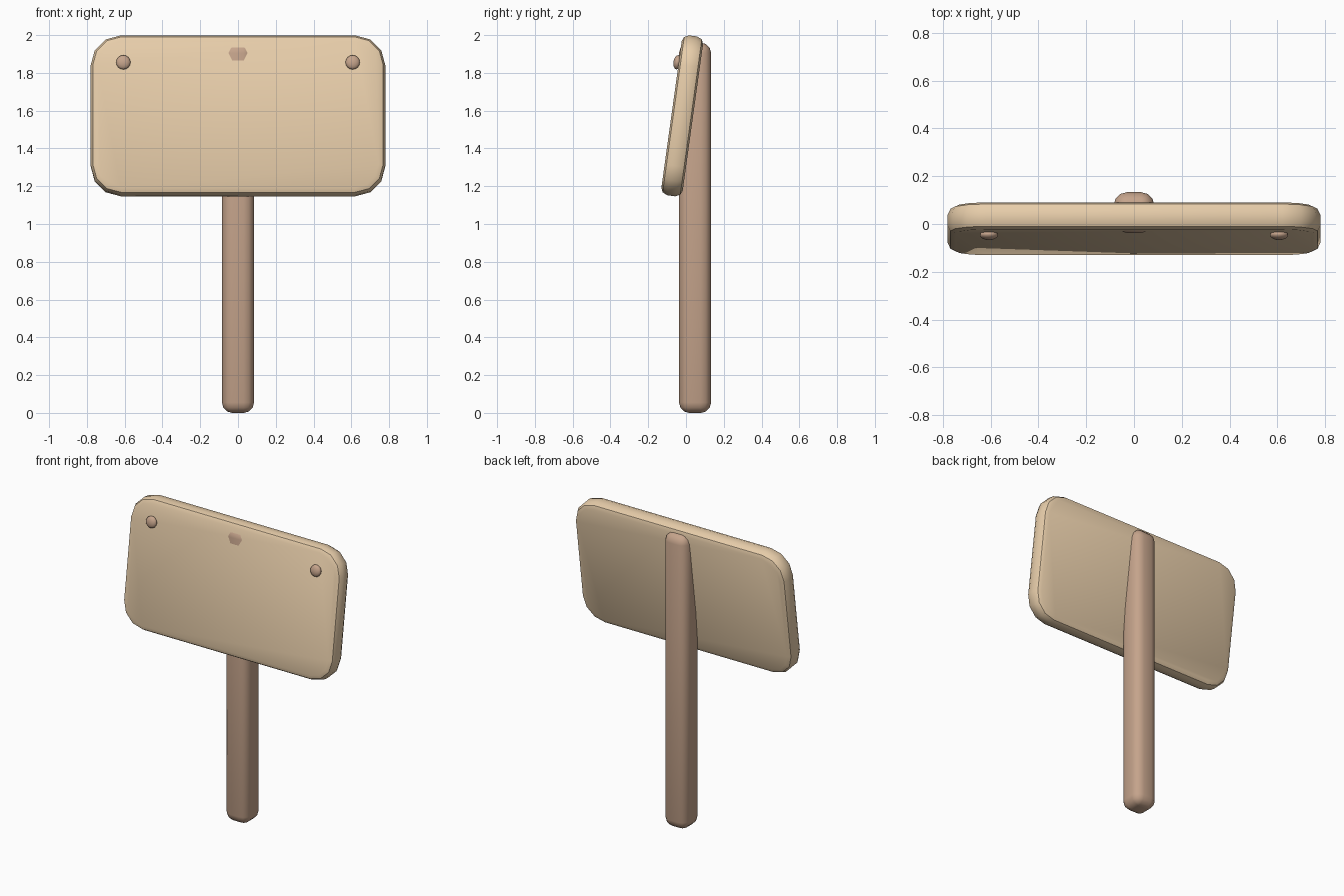
import bpy, bmesh, math

if "Cube" in bpy.data.objects:
    bpy.data.objects.remove(bpy.data.objects["Cube"])

TILT = math.radians(-7.9)


def material(name, color):
    m = bpy.data.materials.new(name)
    m.diffuse_color = color
    m.use_nodes = True
    m.node_tree.nodes["Principled BSDF"].inputs["Base Color"].default_value = m.diffuse_color
    return m


def smooth(obj, angle):
    bpy.ops.object.select_all(action='DESELECT')
    obj.select_set(True)
    bpy.context.view_layer.objects.active = obj
    bpy.ops.object.shade_smooth_by_angle(angle=math.radians(angle))


def rounded_block(name, hx, hy, radius, profile, mat, loc, rot_x=0.0):
    """Stack rounded-rectangle rings; profile holds (inset, height) pairs."""
    bm = bmesh.new()
    rings = []
    for inset, z in profile:
        r, cx, cy = radius - inset, hx - radius, hy - radius
        ring = []
        for q, (sx, sy) in enumerate([(1, 1), (-1, 1), (-1, -1), (1, -1)]):
            for k in range(4):
                a = math.radians(90 * q + 30 * k)
                ring.append(bm.verts.new((sx * cx + r * math.cos(a), sy * cy + r * math.sin(a), z)))
        rings.append(ring)
    n = len(rings[0])
    for a, b in zip(rings, rings[1:]):
        for i in range(n):
            j = (i + 1) % n
            bm.faces.new((a[i], a[j], b[j], b[i]))
    bm.faces.new(rings[0][::-1])
    bm.faces.new(rings[-1])
    me = bpy.data.meshes.new(name)
    bm.to_mesh(me)
    bm.free()
    me.materials.append(mat)
    obj = bpy.data.objects.new(name, me)
    bpy.context.collection.objects.link(obj)
    obj.location = loc
    obj.rotation_euler.x = rot_x
    smooth(obj, 40)
    return obj


light_wood = material("light_wood", (0.80, 0.61, 0.40, 1))
dark_wood = material("dark_wood", (0.56, 0.37, 0.26, 1))

# Post with rounded ends
end = [(0.053, 0.0), (0.0275, 0.0075), (0.0075, 0.0275), (0.0, 0.055)]
TOP = 1.96
rounded_block("post", 0.085, 0.085, 0.055,
              end + [(i, TOP - z) for i, z in reversed(end)], dark_wood, (0, 0.048, 0))

# Tilted sign board with softened rim
rim = [(0.035, -0.057), (0.012, -0.047), (0.0, -0.022)]
rounded_block("sign_board", 0.78, 0.427, 0.16,
              rim + [(i, -z) for i, z in reversed(rim)], light_wood,
              (0, -0.02, 1.5725), math.radians(90) + TILT)

# Flattened pegs at the upper corners
for side, x in (("left", -0.607), ("right", 0.607)):
    bpy.ops.mesh.primitive_uv_sphere_add(segments=16, ring_count=8, radius=0.038,
                                         location=(x, -0.046, 1.856))
    peg = bpy.context.object
    peg.name = side + "_peg"
    peg.rotation_euler.x = TILT
    peg.scale.y = 0.55
    peg.data.materials.append(dark_wood)
    smooth(peg, 60)
